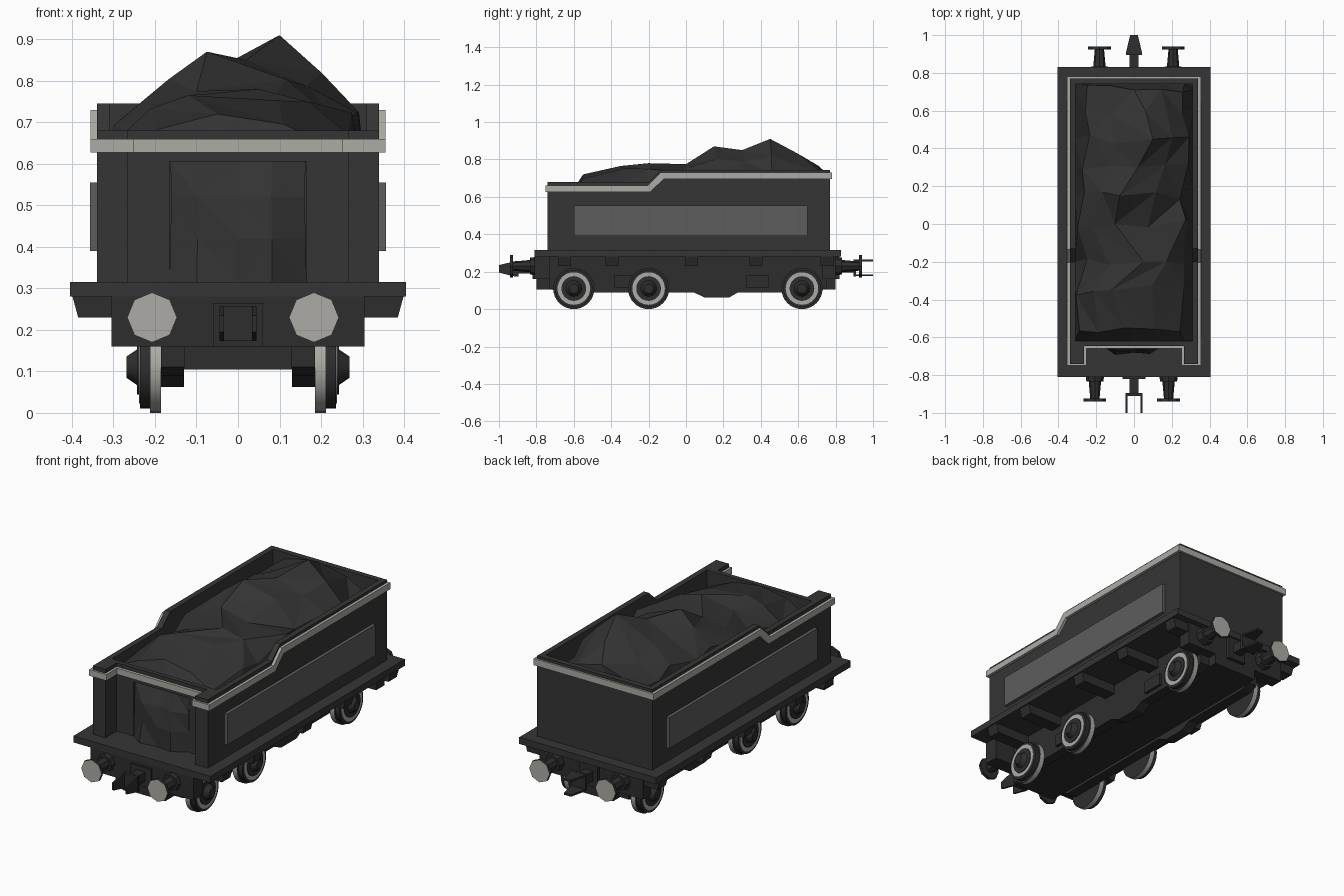
import bpy, bmesh, math, random
from mathutils import Matrix, Vector

cube = bpy.data.objects.get("Cube")
if cube:
    bpy.data.objects.remove(cube)
random.seed(4)


def material(name, *rgb):
    m = bpy.data.materials.new(name)
    m.use_nodes = True
    m.diffuse_color = (*rgb, 1)
    bsdf = next(n for n in m.node_tree.nodes if n.type == 'BSDF_PRINCIPLED')
    bsdf.inputs["Base Color"].default_value = (*rgb, 1)
    return m


BODY = material("body charcoal", .036, .036, .036)
FRAME = material("frame black", .027, .027, .027)
COAL = material("coal black", .033, .033, .033)
PANEL = material("panel grey", .11, .11, .11)
METAL = material("pale metal", .42, .41, .38)


def finish(name, bm, *mats):
    bmesh.ops.recalc_face_normals(bm, faces=bm.faces)
    mesh = bpy.data.meshes.new(name)
    bm.to_mesh(mesh)
    bm.free()
    for m in mats:
        mesh.materials.append(m)
    ob = bpy.data.objects.new(name, mesh)
    bpy.context.collection.objects.link(ob)
    return ob


def prism(name, pts, x0, x1, mat):
    """Extrude a (y, z) outline along x."""
    bm = bmesh.new()
    face = bm.faces.new([bm.verts.new((x0, y, z)) for y, z in pts])
    out = bmesh.ops.extrude_face_region(bm, geom=[face])
    bmesh.ops.translate(bm, vec=(x1 - x0, 0, 0),
                        verts=[v for v in out["geom"] if isinstance(v, bmesh.types.BMVert)])
    return finish(name, bm, mat)


def box(name, x0, x1, y0, y1, z0, z1, mat):
    return prism(name, [(y0, z0), (y1, z0), (y1, z1), (y0, z1)], x0, x1, mat)


def rod(name, start, end, r0, r1, sides, mat, rule=None, other=METAL):
    """Cylinder or cone between two points; rule picks faces for the second colour."""
    a, b = Vector(start), Vector(end)
    bm = bmesh.new()
    turn = (b - a).to_track_quat('Z', 'Y').to_matrix().to_4x4()
    bmesh.ops.create_cone(bm, cap_ends=True, segments=sides, radius1=r0, radius2=r1,
                          depth=(b - a).length, matrix=Matrix.Translation((a + b) / 2) @ turn)
    bm.normal_update()
    for f in bm.faces:
        f.smooth = sides > 8 and len(f.verts) == 4
        if rule and rule(f):
            f.material_index = 1
    ob = finish(name, bm, mat, other)
    for e in ob.data.edges:
        e.use_edge_sharp = False
    if sides > 8:
        ob.data.set_sharp_from_angle(angle=math.radians(35))
    return ob


# Footplate and chassis
box("footplate", -.405, .405, -.81, .83, .28, .315, BODY)
box("underframe_core", -.13, .13, -.8, .8, .105, .28, FRAME)
box("front_beam", -.305, .305, -.81, -.73, .16, .28, FRAME)
box("rear_beam", -.305, .305, .73, .8, .16, .28, FRAME)
frame_outline = [(-.73, .28), (-.73, .11), (-.68, .09), (-.1, .09), (.04, .09), (.1, .062),
                 (.23, .062), (.28, .09), (.7, .09), (.75, .11), (.75, .28)]

# Tub outlines
wall_outline = [(-.74, .315), (.77, .315), (.77, .745), (-.13, .745), (-.2, .68), (-.74, .68)]
trim_outline = [(-.75, .627), (-.19, .627), (-.12, .695), (.78, .695),
                (.78, .73), (-.135, .73), (-.205, .66), (-.75, .66)]

for s, side in ((1, "left"), (-1, "right")):
    prism(f"{side}_frame", frame_outline, s * .13, s * .185, FRAME)
    for y in (-.325, .38):
        box(f"{side}_frame_box", s * .18, s * .2, y - .06, y + .06, .115, .18, FRAME)
    # Tapered footplate brackets
    for y in (-.65, -.395, .03, .375, .755):
        bracket = box(f"{side}_bracket", s * .18, s * .4, y - .035, y + .035, .23, .285, FRAME)
        for v in bracket.data.vertices:
            if abs(v.co.x) > .3 and v.co.z < .25:
                v.co.x = s * .385
    # Tub side, front pillar, panel and trim
    prism(f"{side}_wall", wall_outline, s * .31, s * .34, BODY)
    box(f"{side}_pillar", s * .265, s * .335, -.74, -.62, .315, .68, BODY)
    box(f"{side}_front_wall", s * .165, s * .27, -.645, -.62, .315, .68, BODY)
    box(f"{side}_panel", s * .335, s * .357, -.6, .65, .39, .555, PANEL)
    prism(f"{side}_trim", trim_outline, s * .335, s * .355, METAL)
    box(f"{side}_pillar_trim", s * .255, s * .355, -.75, -.735, .627, .66, METAL)
    box(f"{side}_return_trim", s * .252, s * .27, -.75, -.645, .627, .66, METAL)
    # Wheels
    for y in (-.6, -.2, .62):
        def at(x):
            return (s * x, y, .11)
        rod(f"{side}_wheel_flange", at(.185), at(.212), .11, .11, 32, FRAME,
            lambda f: abs(f.normal.x) < .5)
        rod(f"{side}_wheel_tyre", at(.212), at(.236), .1, .1, 32, FRAME)
        rod(f"{side}_wheel_ring", at(.236), at(.239), .087, .087, 32, METAL)
        rod(f"{side}_wheel_centre", at(.236), at(.243), .066, .066, 32, FRAME)
        rod(f"{side}_axle_box", at(.24), at(.268), .045, .026, 12, FRAME)
    # Buffers at both ends
    for e, end in ((-1, "front"), (1, "rear")):
        x = s * .195 + e * .012
        rod(f"{end}_{side}_buffer_collar", (x, e * .79, .23), (x, e * .835, .23), .05, .045, 8, FRAME)
        rod(f"{end}_{side}_buffer_shaft", (x, e * .83, .23), (x, e * .93, .23), .033, .024, 8, FRAME)
        rod(f"{end}_{side}_buffer_head", (x, e * .925, .23), (x, e * .941, .23), .06, .06, 8, FRAME,
            lambda f: f.normal.y * e > .9)

# Tub ends
box("rear_wall", -.335, .335, .74, .77, .315, .745, BODY)
box("rear_trim", -.355, .355, .765, .78, .695, .73, METAL)
box("front_header", -.27, .27, -.645, -.62, .605, .68, BODY)
box("front_trim", -.268, .268, -.66, -.64, .627, .66, METAL)
box("tub_floor", -.32, .32, -.64, .75, .315, .33, FRAME)

# Couplings: the rear one is turned a quarter around its axis
front = Matrix.Translation((0, 0, .215))
rear = Matrix.Translation((0, 0, .22)) @ Matrix.Rotation(math.pi, 4, 'Z') @ Matrix.Rotation(math.pi / 2, 4, 'Y')
prong = [(-1, -.02), (-1, .02), (-.91, .042), (-.9, .042), (-.9, -.042), (-.91, -.042)]
for end, place in (("front", front), ("rear", rear)):
    parts = [box(f"{end}_coupling_plate", -.06, .06, -.82, -.8, -.055, .05, FRAME),
             box(f"{end}_coupling_stem", -.025, .025, -.91, -.8, -.025, .025, FRAME),
             box(f"{end}_coupling_head", -.045, .045, -.91, -.895, -.042, .042, FRAME)]
    for s in (1, -1):
        parts.append(prism(f"{end}_coupling_prong", prong, s * .034, s * .044, FRAME))
    for part in parts:
        part.matrix_world = place


def lumps(name, rows):
    """Faceted skin through rows of points."""
    bm = bmesh.new()
    grid = [[bm.verts.new(p) for p in row] for row in rows]
    for a, b in zip(grid, grid[1:]):
        for i in range(len(a) - 1):
            quad = [a[i], a[i + 1], b[i + 1], b[i]]
            if random.random() < .5:
                quad = quad[1:] + quad[:1]
            bm.faces.new((quad[0], quad[1], quad[2]))
            bm.faces.new((quad[0], quad[2], quad[3]))
    ob = finish(name, bm, COAL)
    if sum(p.normal.z - p.normal.y for p in ob.data.polygons) < 0:
        ob.data.flip_normals()
    return ob


# Coal heap: ridge position and height along the length
ridge = [(-.62, 0, .6), (-.55, -.05, .72), (-.35, -.12, .765), (-.2, .05, .78), (0, -.1, .775),
         (.15, -.075, .87), (.3, .02, .85), (.45, .1, .91), (.6, .06, .83), (.71, 0, .765), (.745, 0, .6)]
heap = []
for n, (y, rx, top) in enumerate(ridge):
    inner = 0 < n < len(ridge) - 1
    edge = .55 if not inner else (.62 if y < 0 else .68)
    row = []
    for t in (-1, -.85, -.45, 0, .45, .85, 1):
        x = rx + t * (.315 - rx if t > 0 else .315 + rx)
        fall = 1 - abs(t) ** (1.1 if y > .1 else 2)
        wob = random.uniform(-1, 1) if inner and 0 < abs(t) < 1 else 0
        z = edge + (top - edge) * fall + wob * .02
        if abs(t) == 1:
            z = .5
        row.append((x + wob * .025, y + wob * .03, z))
    heap.append(row)
lumps("coal_heap", heap)

# Coal spilling through the front doorway
spill = []
for z, y, half in ((.315, -.685, .165), (.42, -.68, .163), (.52, -.665, .16), (.605, -.63, .163)):
    spill.append([(t * half, (y if abs(t) < 1 else -.635) + random.uniform(-.01, .01), z)
                  for t in (-1, -.6, 0, .5, 1)])
lumps("coal_spill", spill)
